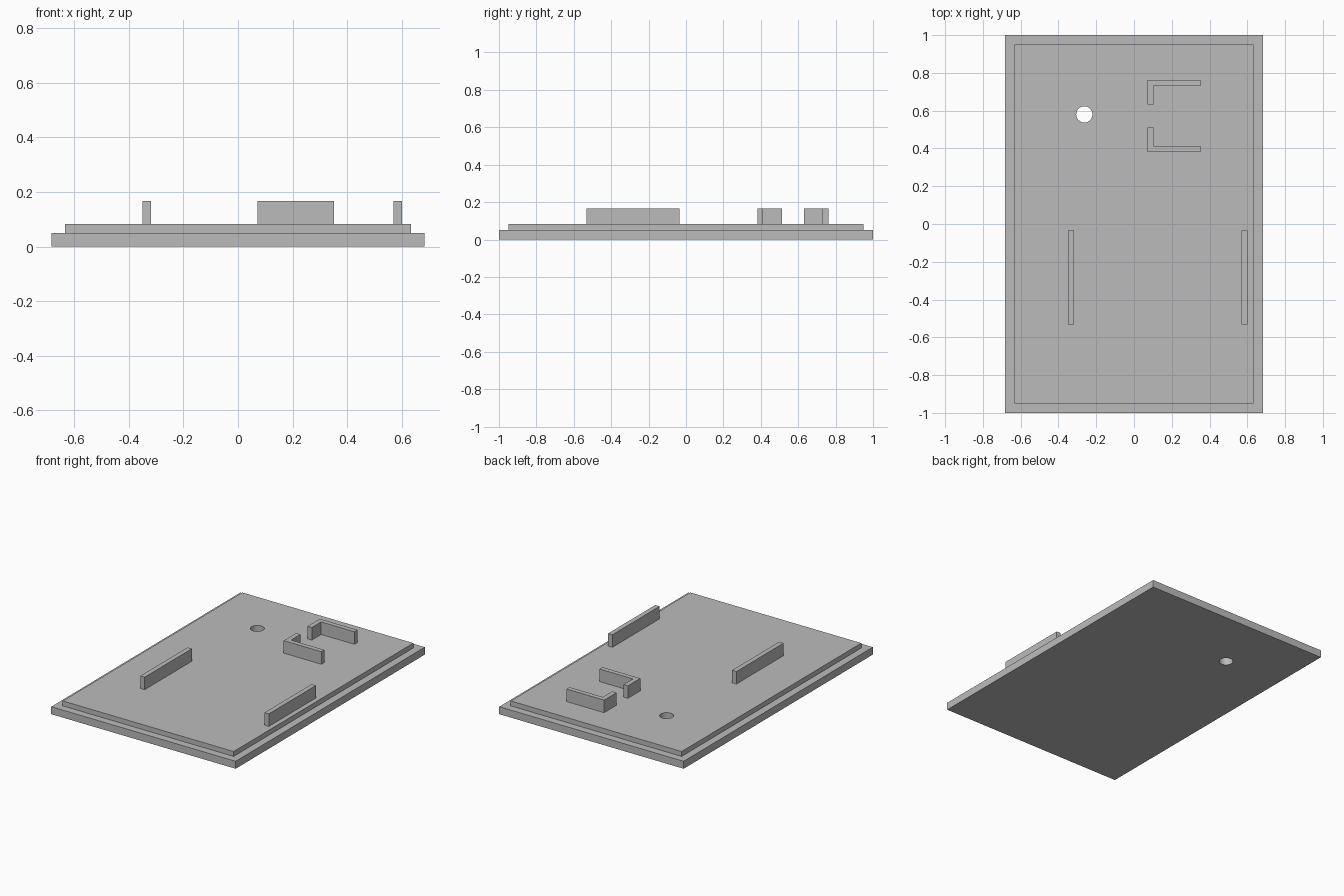
import bpy
import bmesh
from mathutils import Vector

if "Cube" in bpy.data.objects:
    bpy.data.objects.remove(bpy.data.objects["Cube"], do_unlink=True)

grey = bpy.data.materials.new("plain grey")
grey.use_nodes = True
colour = (0.5, 0.5, 0.5, 1)
grey.diffuse_color = colour
grey.node_tree.nodes["Principled BSDF"].inputs["Base Color"].default_value = colour

BASE_TOP, LIP_TOP, RIB_TOP = 0.05, 0.083, 0.167
WALL = 0.032


def prism(name, outline, z0, z1):
    """Extrude a flat outline from z0 up to z1."""
    bm = bmesh.new()
    face = bm.faces.new([bm.verts.new((x, y, z0)) for x, y in outline])
    grown = bmesh.ops.extrude_face_region(bm, geom=[face])
    top = [v for v in grown["geom"] if isinstance(v, bmesh.types.BMVert)]
    bmesh.ops.translate(bm, verts=top, vec=Vector((0, 0, z1 - z0)))
    bmesh.ops.recalc_face_normals(bm, faces=bm.faces)
    mesh = bpy.data.meshes.new(name)
    bm.to_mesh(mesh)
    bm.free()
    mesh.materials.append(grey)
    obj = bpy.data.objects.new(name, mesh)
    bpy.context.collection.objects.link(obj)
    return obj


def rect(x0, x1, y0, y1):
    return [(x0, y0), (x1, y0), (x1, y1), (x0, y1)]


# Stepped cover plate
plates = [
    prism("base_plate", rect(-0.683, 0.683, -1, 1), 0, BASE_TOP),
    prism("raised_lip", rect(-0.633, 0.633, -0.95, 0.95), BASE_TOP, LIP_TOP),
]

# Round hole through both plate layers
bpy.ops.mesh.primitive_cylinder_add(vertices=32, radius=0.043, depth=0.5,
                                    location=(-0.263, 0.58, 0))
cutter = bpy.context.object
cutter.name = "hole_cutter"
cutter.data.materials.append(grey)
cutter.hide_render = True
cutter.hide_set(True)
for plate in plates:
    cut = plate.modifiers.new("hole", "BOOLEAN")
    cut.operation = "DIFFERENCE"
    cut.solver = "EXACT"
    cut.object = cutter

# Two long ribs
for side, x in (("right", -0.35), ("left", 0.569)):
    prism(side + "_rib", rect(x, x + WALL, -0.533, -0.034), LIP_TOP, RIB_TOP)

# Mirrored pair of L-shaped brackets
X0, X1, MID_Y = 0.072, 0.351, 0.572
OUT, GAP = 0.191, 0.06
ell = [(X0, GAP), (X0 + WALL, GAP), (X0 + WALL, OUT - WALL),
       (X1, OUT - WALL), (X1, OUT), (X0, OUT)]
for name, sign in (("rear_bracket", 1), ("front_bracket", -1)):
    prism(name, [(x, MID_Y + sign * y) for x, y in ell], LIP_TOP, RIB_TOP)
